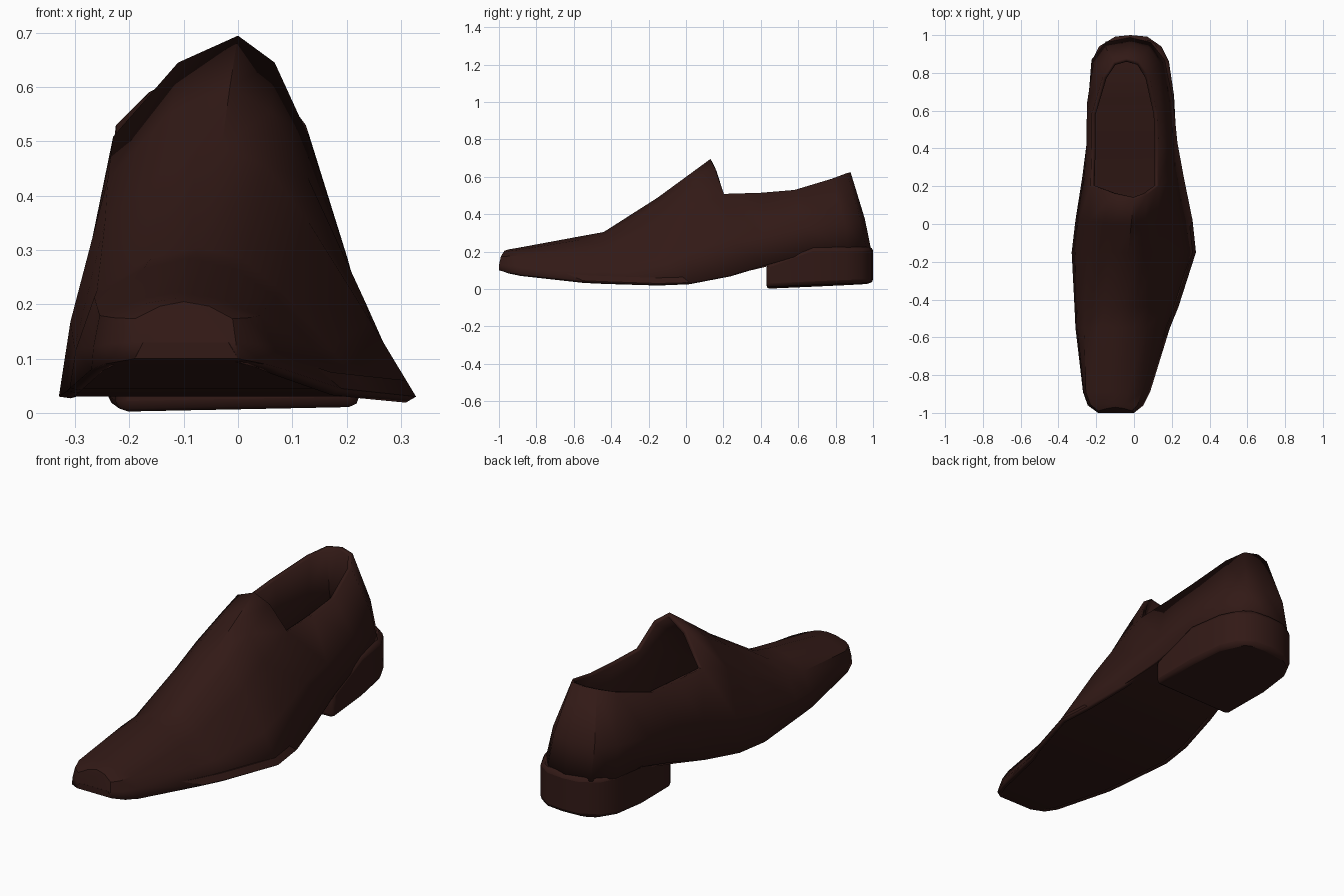
import bpy, bmesh, math
from mathutils import Vector

if "Cube" in bpy.data.objects:
    bpy.data.objects.remove(bpy.data.objects["Cube"])

leather = bpy.data.materials.new("dark_brown_leather")
leather.diffuse_color = (0.032, 0.010, 0.008, 1)
leather.use_nodes = True
leather.node_tree.nodes["Principled BSDF"].inputs["Base Color"].default_value = leather.diffuse_color


def finish(name, bm, thickness=0, bevel=0):
    bmesh.ops.recalc_face_normals(bm, faces=bm.faces)
    me = bpy.data.meshes.new(name)
    bm.to_mesh(me)
    bm.free()
    ob = bpy.data.objects.new(name, me)
    bpy.context.collection.objects.link(ob)
    me.materials.append(leather)
    if thickness:
        m = ob.modifiers.new("thickness", 'SOLIDIFY')
        m.thickness, m.offset = thickness, -1
    if bevel:
        m = ob.modifiers.new("bevel", 'BEVEL')
        m.width, m.segments, m.angle_limit = bevel, 2, math.radians(40)
    bpy.context.view_layer.objects.active = ob
    bpy.ops.object.select_all(action='DESELECT')
    ob.select_set(True)
    bpy.ops.object.shade_smooth_by_angle(angle=math.radians(40))
    return ob


def bridge(bm, a, b, closed=False):
    n = len(a)
    for i in range(n if closed else n - 1):
        j = (i + 1) % n
        bm.faces.new((a[i], a[j], b[j], b[i]))


# Vamp stations: y bottom, y top, z bottom, z top, left, right, left/right shoulder, ridge x
stations = [
    (-1.00, -0.97, .10, .205, -.19, .00, -.19, -.01, -.10),
    (-0.96, -0.95, .09, .212, -.245, .05, -.23, .02, -.11),
    (-0.89, -0.89, .08, .222, -.27, .085, -.255, .04, -.11),
    (-0.55, -0.55, .045, .285, -.31, .19, -.265, .07, -.09),
    (-0.44, -0.44, .04, .305, -.315, .235, -.26, .08, -.07),
    (-0.15, -0.15, .03, .49, -.33, .328, -.245, .13, -.03),
    (0.02, 0.00, .035, .60, -.31, .31, -.24, .13, -.015),
    (0.24, 0.13, .075, .695, -.275, .265, -.23, .13, 0),
]


def vamp_section(s):
    yb, yt, zb, zt, xl, xr, sl, sr, xt = s

    def side(x, sh, blend, crown):
        pts = []
        for f, px in ((0, x), (.3, x + (sh - x) * blend), (.7, sh), (.92, sh + (xt - sh) * crown)):
            pts.append(Vector((px, yb + (yt - yb) * f ** 3, zb + (zt - zb) * f)))
        return pts
    return side(xl, sl, .25, .52) + [Vector((xt, yt, zt))] + side(xr, sr, .42, .48)[::-1]


# Upper: lofted vamp with raised tongue, then collar ribs round the heel
bm = bmesh.new()
rows = [[bm.verts.new(p) for p in vamp_section(s)] for s in stations]
for a, b in zip(rows, rows[1:]):
    bridge(bm, a, b)
bm.faces.new(rows[0])
# collar ribs: foot x, y, z then rim x, y, z
ribs = [
    (-.245, .43, .13, -.225, .40, .515),
    (-.24, .68, .20, -.225, .58, .53),
    (-.225, .87, .21, -.165, .78, .59),
    (-.15, .965, .21, -.11, .86, .62),
    (-.02, .99, .21, -.04, .88, .625),
    (.09, .965, .21, .03, .86, .62),
    (.165, .87, .21, .08, .78, .59),
    (.205, .68, .20, .125, .58, .53),
    (.23, .43, .13, .13, .40, .515),
]
cols = [rows[-1][:3]]
for r in ribs:
    foot, rim = Vector(r[:3]), Vector(r[3:])
    mid = foot.lerp(rim, .4)
    mid.x += -.015 if mid.x < -.04 else .012
    mid.y += .01 if mid.y > .8 else 0
    cols.append([bm.verts.new(p) for p in (foot, mid, rim)])
cols.append(rows[-1][:-4:-1])
for a, b in zip(cols, cols[1:]):
    bridge(bm, a, b)
finish("upper", bm, thickness=0.022)

# Sole: thin slab following the bottom edge, rising over the heel
edge = [(s[0], s[2], s[4], s[5]) for s in stations]
edge += [(.43, .12, -.24, .225), (.68, .19, -.235, .2), (.87, .2, -.22, .16), (.96, .2, -.14, .09)]
bm = bmesh.new()
rings = []
for y, z, l, r in edge:
    rings.append([bm.verts.new(p) for p in
                  ((l, y, z), (r, y, z), (r - .018, y, z + .03), (l + .015, y, z + .03))])
for a, b in zip(rings, rings[1:]):
    bridge(bm, a, b, closed=True)
bm.faces.new(rings[0])
bm.faces.new(rings[-1])
finish("sole", bm)

# Heel: D-shaped block, slightly tilted underside
plan = [(-.225, .43), (-.24, .68), (-.225, .86), (-.185, .94), (-.10, .992), (-.02, 1.0),
        (.07, .992), (.145, .94), (.185, .86), (.212, .68), (.225, .43)]
bm = bmesh.new()
low = [bm.verts.new((x, y, .006 + x * .02 + (y - .43) * .045)) for x, y in plan]
top = [bm.verts.new((x, y, .13 + min(.095, (y - .43) * .4))) for x, y in plan]
bridge(bm, low, top, closed=True)
bm.faces.new(low)
bm.faces.new(top)
bmesh.ops.triangulate(bm, faces=[f for f in bm.faces if len(f.verts) > 4])
finish("heel", bm, bevel=0.02)
